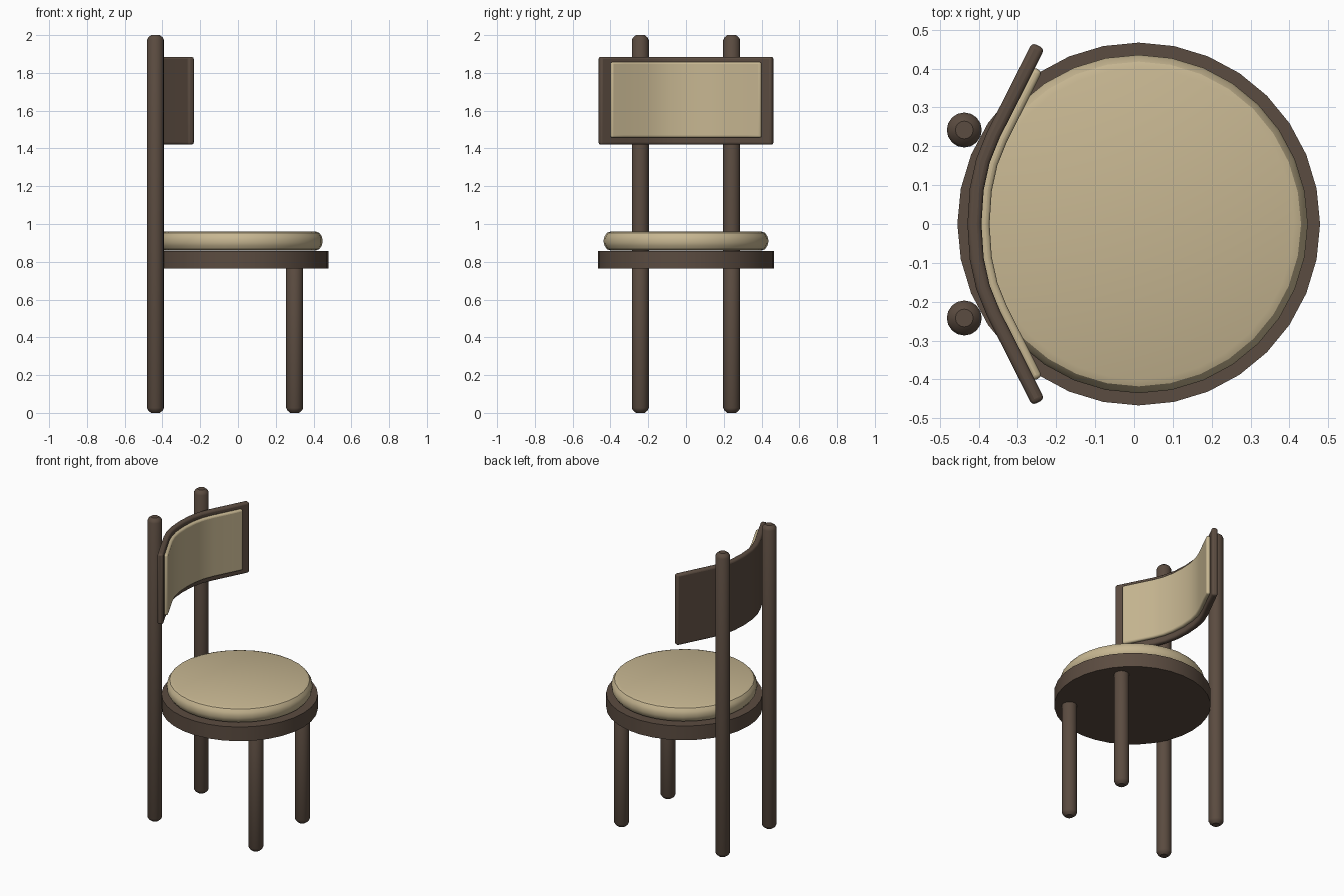
import bpy, bmesh, math
from mathutils import Vector

if "Cube" in bpy.data.objects:
    bpy.data.objects.remove(bpy.data.objects["Cube"])


def material(name, rgb):
    m = bpy.data.materials.new(name)
    m.diffuse_color = (*rgb, 1)
    m.use_nodes = True
    m.node_tree.nodes["Principled BSDF"].inputs["Base Color"].default_value = m.diffuse_color
    return m


WOOD = material("dark brown wood", (0.105, 0.072, 0.052))
FABRIC = material("beige fabric", (0.57, 0.47, 0.285))


def finish(bm, name, mat, bevel=0, segments=2):
    bmesh.ops.recalc_face_normals(bm, faces=bm.faces[:])
    me = bpy.data.meshes.new(name)
    bm.to_mesh(me)
    bm.free()
    me.materials.append(mat)
    ob = bpy.data.objects.new(name, me)
    bpy.context.collection.objects.link(ob)
    if bevel:
        mod = ob.modifiers.new("round edges", 'BEVEL')
        mod.width, mod.segments = bevel, segments
        mod.limit_method, mod.angle_limit = 'ANGLE', math.radians(50)
    bpy.ops.object.select_all(action='DESELECT')
    ob.select_set(True)
    bpy.context.view_layer.objects.active = ob
    bpy.ops.object.shade_smooth_by_angle(angle=math.radians(30))
    return ob


def lathe(name, profile, x, y, sides, mat):
    """Turn a (radius, z) profile into a closed solid."""
    bm = bmesh.new()
    rings = [[bm.verts.new((x + r * math.cos(2 * math.pi * i / sides),
                            y + r * math.sin(2 * math.pi * i / sides), z))
              for i in range(sides)] for r, z in profile]
    for a, b in zip(rings, rings[1:]):
        for i in range(sides):
            j = (i + 1) % sides
            bm.faces.new((a[i], a[j], b[j], b[i]))
    bm.faces.new(rings[0][::-1])
    bm.faces.new(rings[-1])
    return finish(bm, name, mat)


# Legs: two long posts at the back, two short legs in front
def leg(name, x, y, top):
    lathe(name, [(0.023, 0), (0.038, 0.012), (0.045, 0.026),
                 (0.045, top - 0.026), (0.038, top - 0.012), (0.023, top)],
          x, y, 16, WOOD)


for side, y in (("right", -0.242), ("left", 0.242)):
    leg("back_post_" + side, -0.437, y, 2.0)
    leg("front_leg_" + side, 0.30, y, 0.79)

# Seat board and its rounded cushion
lathe("seat", [(0.467, 0.765), (0.467, 0.858)], 0.012, 0, 32, WOOD)
R, r = 0.436, 0.036
arc = [math.radians(a) for a in (-90, -60, -30, -10, 10, 30, 60, 90)]
lathe("seat_cushion",
      [(R - r + r * math.cos(a), 0.91 + 0.05 * math.sin(a)) for a in arc],
      0.012, 0, 32, FABRIC)

# Curved back: centre line in plan, mirrored about y = 0
half = [(-0.411, 0), (-0.405, 0.09), (-0.389, 0.163), (-0.362, 0.23), (-0.305, 0.342)]


def curved_slab(name, end, near, far, z0, z1, mat, bevel):
    pts = half + [end]
    path = [Vector((x, -y)) for x, y in pts[:0:-1]] + [Vector(p) for p in pts]
    bm = bmesh.new()
    rings = []
    for i, p in enumerate(path):
        t = (path[min(i + 1, len(path) - 1)] - path[max(i - 1, 0)]).normalized()
        n = Vector((t.y, -t.x))
        a, b = p + n * near, p + n * far
        rings.append([bm.verts.new((q.x, q.y, z))
                      for q, z in ((a, z0), (b, z0), (b, z1), (a, z1))])
    for a, b in zip(rings, rings[1:]):
        for i in range(4):
            j = (i + 1) % 4
            bm.faces.new((a[i], a[j], b[j], b[i]))
    bm.faces.new(rings[0])
    bm.faces.new(rings[-1])
    return finish(bm, name, mat, bevel, 3)


curved_slab("backrest", (-0.246, 0.459), -0.018, 0.018, 1.42, 1.885, WOOD, 0.012)
curved_slab("backrest_pad", (-0.271, 0.41), 0.012, 0.039, 1.457, 1.857, FABRIC, 0.011)
